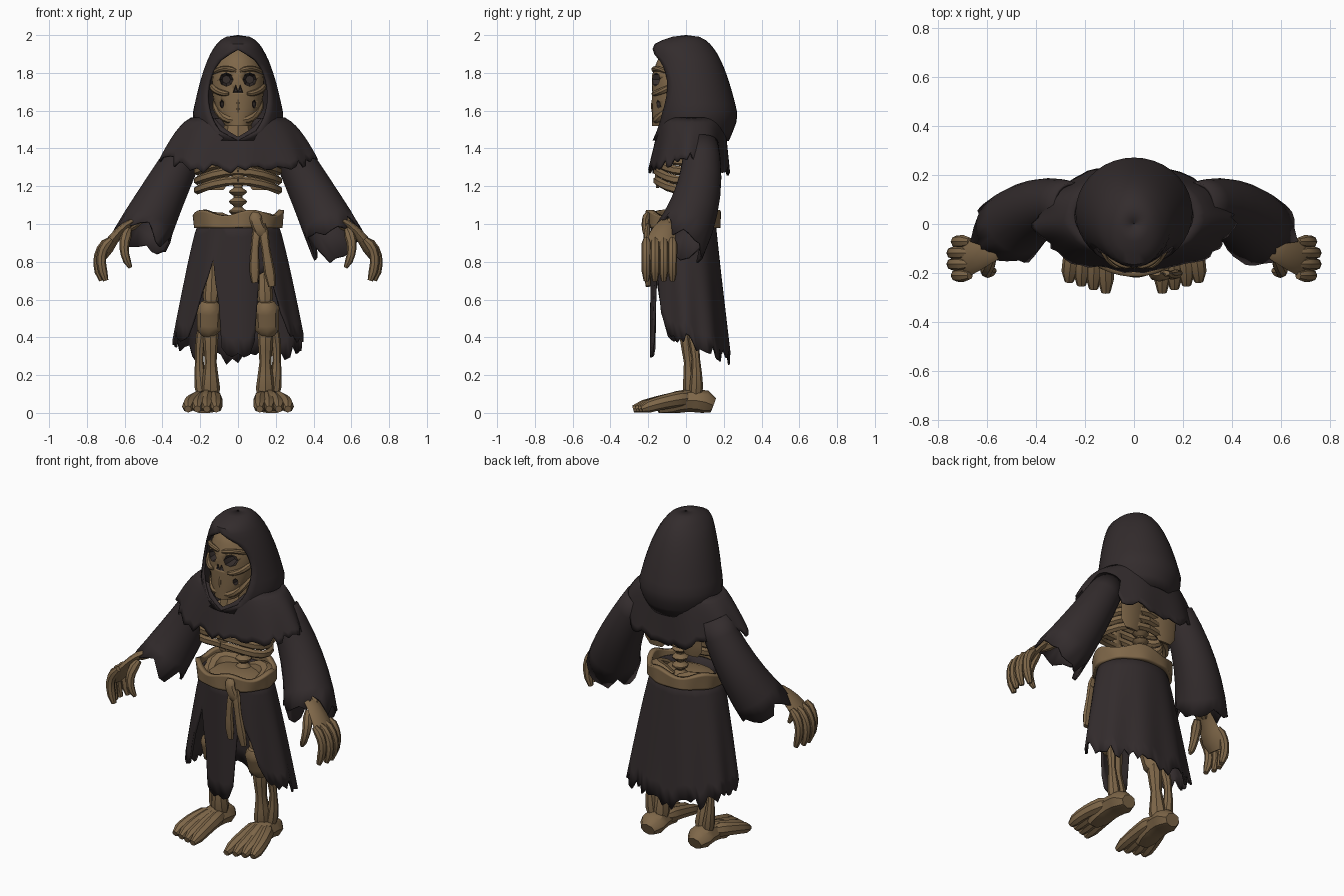
import bpy, bmesh, math, random
from mathutils import Vector

random.seed(4)
if "Cube" in bpy.data.objects:
    bpy.data.objects.remove(bpy.data.objects["Cube"])


def material(name, *rgb):
    made = bpy.data.materials.new(name)
    made.use_nodes = True
    made.diffuse_color = (*rgb, 1)
    made.node_tree.nodes["Principled BSDF"].inputs["Base Color"].default_value = (*rgb, 1)
    return made


CLOTH = material("dark cloth", .033, .025, .026)
BONE = material("old bone", .21, .135, .066)
SOCKET = material("socket shadow", .035, .026, .024)
SIDES = {"left": 1, "right": -1}
DEPTH, UP = Vector((0, 1, 0)), Vector((0, 0, 1))


def skin(name, rows, mat, closed=True, caps=True, thickness=0):
    """Skin a list of equally long point rows into one object."""
    bm = bmesh.new()
    grid = [[bm.verts.new((x, y, max(z, 0))) for x, y, z in row] for row in rows]
    count = len(grid[0])
    for low, high in zip(grid, grid[1:]):
        for i in range(count if closed else count - 1):
            j = (i + 1) % count
            bm.faces.new((low[i], low[j], high[j], high[i]))
    if caps:
        bm.faces.new(grid[0])
        bm.faces.new(grid[-1])
    bmesh.ops.remove_doubles(bm, verts=bm.verts, dist=.0001)
    bmesh.ops.recalc_face_normals(bm, faces=bm.faces)
    mesh = bpy.data.meshes.new(name)
    bm.to_mesh(mesh)
    bm.free()
    mesh.materials.append(mat)
    made = bpy.data.objects.new(name, mesh)
    bpy.context.collection.objects.link(made)
    bpy.ops.object.select_all(action="DESELECT")
    made.select_set(True)
    bpy.context.view_layer.objects.active = made
    bpy.ops.object.shade_smooth_by_angle(angle=math.radians(40))
    if thickness:
        shell = made.modifiers.new("thickness", "SOLIDIFY")
        shell.thickness, shell.offset = thickness, 0
    return made


def sweep(name, centres, radii, mat=BONE, sides=8, ref=DEPTH, flat=1, rag=0, **options):
    """Sweep an oval along a path; flat is its width across the ref direction."""
    rows = []
    for k, (centre, radius) in enumerate(zip(centres, radii)):
        along = (centres[min(k + 1, len(centres) - 1)] - centres[max(k - 1, 0)]).normalized()
        main = (ref - along * along.dot(ref)).normalized()
        cross = along.cross(main) * flat
        turns = [math.tau * i / sides for i in range(sides)]
        rows.append([centre + (main * math.cos(t) + cross * math.sin(t)) * radius for t in turns])
    rows[-1] = [p + along * rag * random.uniform(-1, 1) for p in rows[-1]]
    return skin(name, rows, mat, **options)


def limb(name, points, start, end, side=1, knob=0, steps=7, caps=True, **options):
    """Bent limb from start to end radius, with optional knobbed joints."""
    first, last = Vector(points[0]), Vector(points[-1])
    bend = Vector(points[1]) if len(points) > 2 else (first + last) / 2
    centres, radii = [], []
    for k in range(steps):
        t = k / (steps - 1)
        p = first.lerp(bend, t).lerp(bend.lerp(last, t), t)
        centres.append(Vector((p.x * side, p.y, p.z)))
        rounding = .6 if caps and t in (0, 1) else 1
        radii.append((start + (end - start) * t) * (1 + knob * abs(2 * t - 1)) * rounding)
    return sweep(name, centres, radii, caps=caps, **options)


def oval(width, front, back, t):
    """Point on a plan oval, with angle zero at the front."""
    return width * math.sin(t), (front + back) / 2 - (back - front) / 2 * math.cos(t)


def drape(name, shape, top, hem, fold, waves=9, mat=CLOTH, thickness=.012):
    """Hanging cloth; shape gives the plan oval at a height, top and hem vary by angle."""
    turns = [math.tau * i / 72 - math.pi for i in range(72)]
    edges = [(t, top(t), hem(t)) for t in turns]
    rows = []
    for k in range(9):
        u, row = k / 8, []
        for t, high, low in edges:
            z = high + (low - high) * u
            x, y = oval(*shape(z), t)
            wave = 1 + fold * u * math.sin(waves * t + 1)
            row.append((x * wave, y * wave, z))
        rows.append(row)
    return skin(name, rows, mat, caps=False, thickness=thickness)


# Hood, open over the face
rows = []
for k in range(17):
    u = max(.000001, (k / 15) ** 1.5)
    swell = u ** .35 * (1 - max(0, u - .85))
    width, front, back = .25 * swell, -.17 * min(1, 10 * u) ** .5, .285 * swell
    gap = .16 * math.sin(math.pi * min(1, max(0, (u - .18) / .9))) ** .4
    edge = math.asin(gap / width)
    turns = [edge + (math.tau - 2 * edge) * i / 28 for i in range(29)]
    rows.append([(*oval(width, front, back, t), 1.993 - u / 2) for t in turns])
skin("hood", rows, CLOTH, closed=False, caps=False, thickness=.014)


# Shoulder cape with a V neck and torn hem
def cape_shape(z):
    u = max(0, 1.57 - z) * 3
    return .2 + .25 * u ** .5, -.13 - .07 * u, .2 + .03 * u


drape("shoulder_cape", cape_shape,
      lambda t: 1.56 - .1 * max(0, 1 - 2 * abs(t)),
      lambda t: 1.28 + .07 * math.sin(t) ** 2 + random.uniform(-.03, .03), .03)


# Skirt with two front slits and a torn hem
def skirt_shape(z):
    u = max(0, 1.02 - z) * 1.4
    return .2 + .15 * u ** .8, -.18, .15 + .08 * u


def skirt_hem(t):
    angle = abs(t)
    plain = .3 + angle / 4 if angle < .3 else .38 + .09 * math.cos(angle)
    slit = max(0, 1 - 3.4 * abs(angle - .55))
    return plain + .34 * slit ** .8 + random.uniform(-.04, .04)


drape("skirt", skirt_shape, lambda t: 1.02, skirt_hem, .035)

# Belt with a knot and two hanging ends
drape("belt", lambda z: (.1 + .12 * z, -.2, .17), lambda t: 1.06 + .015 * math.sin(5 * t),
      lambda t: .98, .02, mat=BONE, thickness=.03)
limb("belt_knot", [(.09, -.2, 1.06), (.09, -.23, 1), (.14, -.2, .93)], .02, .02, flat=1.6)
limb("short_belt_end", [(.11, -.2, 1), (.08, -.22, .9), (.09, -.2, .69)], .014, .017, flat=1.4, knob=.3)
limb("long_belt_end", [(.13, -.2, 1), (.14, -.22, .9), (.18, -.2, .67)], .014, .017, flat=1.5, knob=.3)

# Skull tapering to the jaw
rows = []
for k in range(13):
    u = k / 12
    width = .15 * math.sin(math.pi * (.08 + .83 * u)) ** .5 * (1 - .15 * u)
    front = -.1 - .08 * min(1, 3 * u) ** .5
    rows.append([(*oval(width, front, width - u / 10, math.tau * i / 24), 1.92 - .4 * u) for i in range(24)])
skull = skin("skull", rows, BONE)
skull.data.materials.append(SOCKET)


def carve(x, z, radius, **options):
    """Cut a dark hollow into the face."""
    cutter = limb("cutter", [(x, -.3, z), (x, -.1, z)], radius, radius, ref=UP, **options)
    cutter.data.materials.append(SOCKET)
    for face in cutter.data.polygons:
        face.material_index = 1
    cut = skull.modifiers.new("hollow", "BOOLEAN")
    cut.operation, cut.solver, cut.object = "DIFFERENCE", "EXACT", cutter
    bpy.context.view_layer.objects.active = skull
    bpy.ops.object.modifier_apply(modifier=cut.name)
    bpy.data.objects.remove(cutter)


# Eye, nose and cheek hollows, then brows, cheekbones and jaw
for name, side in SIDES.items():
    carve(.062 * side, 1.765, .036)
    carve(.012 * side, 1.71, .026, sides=3, flat=.6)
    carve(.085 * side, 1.635, .022, sides=6, flat=.5)
    limb(name + "_brow", [(.01, -.17, 1.81), (.08, -.18, 1.84), (.13, -.08, 1.8)], .014, .014, side)
    limb(name + "_cheekbone", [(.05, -.175, 1.69), (.11, -.16, 1.69), (.14, -.06, 1.73)], .014, .02, side)
    limb(name + "_jaw", [(.02, -.165, 1.55), (.1, -.15, 1.55), (.12, -.03, 1.65)], .02, .025, side)
for i in range(-3, 4):
    x, y = .019 * i, -.175 + .007 * abs(i)
    limb("tooth", [(x, y, 1.66), (x, y, 1.59)], .0095, .0095, steps=4)

# Neck, knobbly spine, breastbone and pelvis
limb("neck", [(0, -.02, 1.58), (0, -.02, 1.4)], .06, .1)
sweep("spine", [Vector((0, .055, 1 + k / 100)) for k in range(45)],
      [.035 + .014 * math.sin(1.2 * k) for k in range(45)])
limb("breastbone", [(0, -.15, 1.42), (0, -.15, 1.19)], .015, .013, flat=2.5)
limb("pelvis", [(0, 0, 1.02), (0, 0, .9)], .14, .11, flat=1.3, sides=16)

# Ribs sagging at the sides, with shoulder blades and hips
for name, side in SIDES.items():
    for level in range(4):
        path = []
        for k in range(11):
            a = math.pi * k / 10
            height = 1.23 + .05 * level - .05 * math.sin(a) ** 2
            path.append(Vector((.215 * side * math.sin(a), .14 * math.cos(a) - .015, height)))
        sweep(name + "_rib", path, [.024] * len(path), ref=UP, sides=6, flat=.8)
    limb(name + "_shoulder_blade", [(.12, .13, 1.42), (.12, .12, 1.18)], .014, .012, side, flat=6)
    limb(name + "_hip", [(.02, .1, 1), (.25, .1, 1.05), (.14, -.1, .95)], .05, .04, side, ref=UP)

for name, side in SIDES.items():
    # Wide torn sleeve with the forearm inside
    limb(name + "_sleeve", [(.25, .08, 1.43), (.4, .1, 1.16), (.515, -.03, .92)], .085, .145, side,
         mat=CLOTH, sides=22, rag=.06, caps=False, thickness=.012)
    limb(name + "_forearm", [(.42, .04, 1.13), (.6, -.1, .97)], .04, .035, side)

    # Hand with four fingers and a thumb
    limb(name + "_palm", [(.54, -.08, 1.02), (.64, -.13, .98), (.72, -.145, .82)], .045, .09, side, flat=.4)
    for i in range(4):
        y, reach = -.21 + .046 * i, .02 if i in (1, 2) else 0
        limb(name + "_finger", [(.67, y, .92), (.76 + reach, y, .85), (.7 + reach, y, .7)],
             .027, .024, side)
    limb(name + "_thumb", [(.58, -.14, .97), (.63, -.22, .87), (.57, -.19, .77)], .032, .018, side)

    # Thigh, knee and the two lower leg bones
    limb(name + "_thigh", [(.13, 0, .95), (.145, -.03, .55)], .03, .035, side, knob=.4)
    limb(name + "_knee", [(.15, -.05, .59), (.155, 0, .41)], .058, .055, side, flat=1.15)
    limb(name + "_shin", [(.145, 0, .48), (.145, .04, .06)], .027, .036, side, knob=.7)
    limb(name + "_calf_bone", [(.18, .02, .47), (.23, .07, .3), (.18, .05, .06)], .018, .026, side, knob=.7)

    # Heel and instep, then long toes fanning out
    limb(name + "_foot", [(.16, .145, .04), (.16, .02, .1), (.18, -.15, .02)], .065, .055, side, ref=UP, flat=1.2)
    for i in range(4):
        x = .115 + .05 * i
        limb(name + "_toe", [(.13 + .02 * i, .02, .08), (x, -.12, .065), (x, .015 * i - .28, .02)],
             .045, .031, side, ref=UP)
